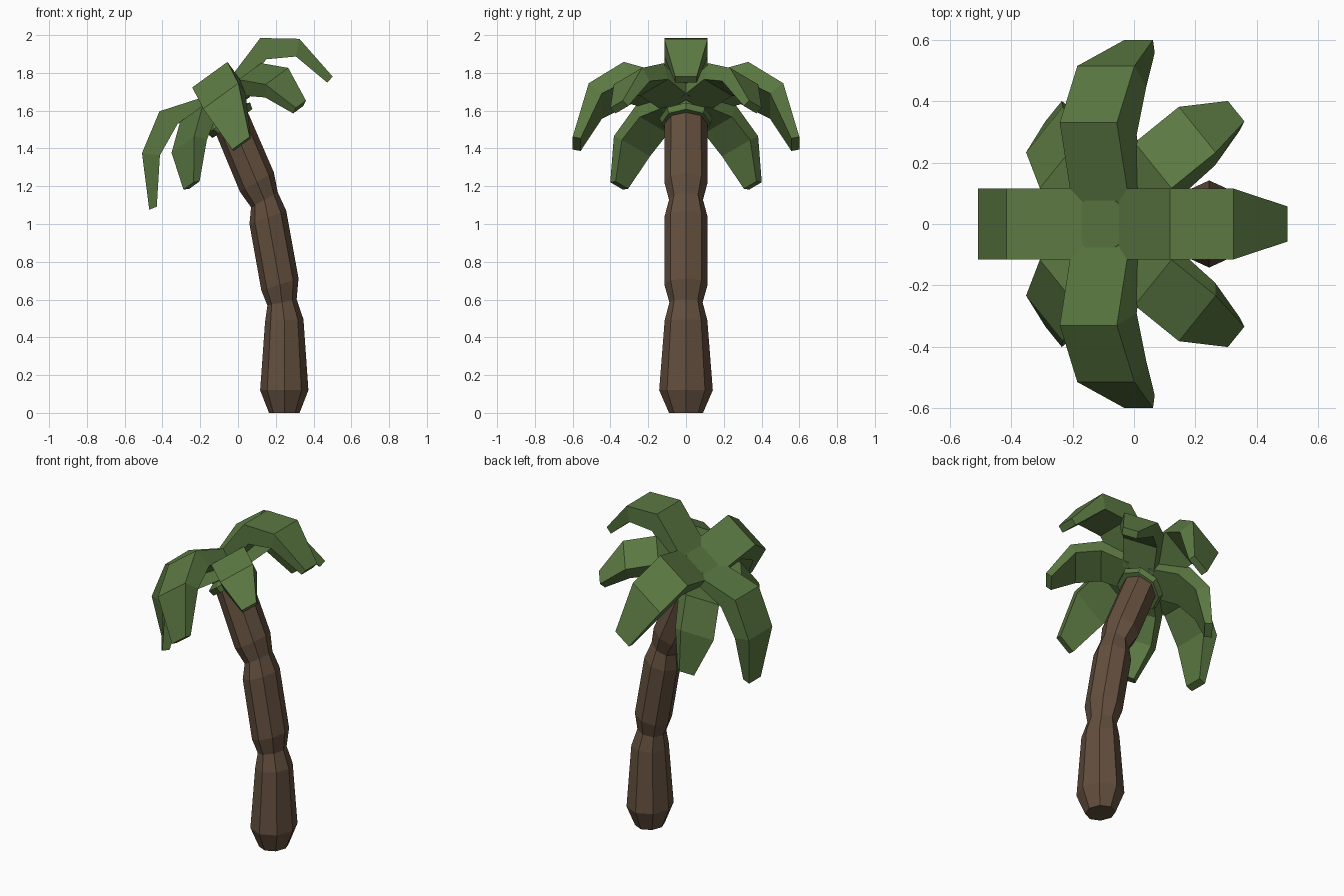
import bpy, bmesh
from math import sin, cos, radians, pi
from mathutils import Matrix, Vector

if "Cube" in bpy.data.objects:
    bpy.data.objects.remove(bpy.data.objects["Cube"])


def material(name, rgb):
    m = bpy.data.materials.new(name)
    m.diffuse_color = (*rgb, 1)
    m.use_nodes = True
    m.node_tree.nodes["Principled BSDF"].inputs["Base Color"].default_value = m.diffuse_color
    return m


BARK = material("bark", (0.125, 0.078, 0.048))
LEAF = material("leaf", (0.105, 0.19, 0.055))


def loft(name, rings, mat):
    """Skin equal-sized rings of points and cap both ends."""
    bm = bmesh.new()
    loops = [[bm.verts.new(p) for p in ring] for ring in rings]
    n = len(loops[0])
    for a, b in zip(loops, loops[1:]):
        for i in range(n):
            j = (i + 1) % n
            bm.faces.new((a[i], a[j], b[j], b[i]))
    bm.faces.new(loops[0][::-1])
    bm.faces.new(loops[-1])
    bmesh.ops.recalc_face_normals(bm, faces=bm.faces)
    mesh = bpy.data.meshes.new(name)
    bm.to_mesh(mesh)
    bm.free()
    mesh.materials.append(mat)
    obj = bpy.data.objects.new(name, mesh)
    bpy.context.collection.objects.link(obj)
    return obj


def octagon(frame, r, squash=1.0, h=0.0):
    return [frame @ Vector((r * squash * cos(k * pi / 4), r * sin(k * pi / 4), h))
            for k in range(8)]


def tilted(x, z, deg):
    return Matrix.Translation((x, 0, z)) @ Matrix.Rotation(radians(-deg), 4, 'Y')


# Leaning octagonal trunk with pinched joints: x, z, radius, tilt
trunk = [(0.245, 0.0, 0.09, 0), (0.245, 0.12, 0.142, 0), (0.245, 0.49, 0.113, 3),
         (0.233, 0.585, 0.088, 12), (0.222, 0.68, 0.115, 18), (0.158, 1.035, 0.115, 20),
         (0.14, 1.128, 0.09, 29), (0.1, 1.222, 0.115, 30), (-0.035, 1.54, 0.113, 33)]
loft("trunk", [octagon(tilted(x, z, t), r, 0.9) for x, z, r, t in trunk], BARK)

# Crown hub with a flared collar, tilted with the trunk top
crown = tilted(-0.11, 1.72, 36)
hub_frame = crown @ Matrix.Translation((-0.045, 0, 0))
loft("crown_hub", [octagon(hub_frame, 0.13, 1, -0.2), octagon(hub_frame, 0.14, 1, -0.165),
                   octagon(hub_frame, 0.1, 1, -0.14), octagon(crown, 0.1)], LEAF)

# Frond profiles: upper reach, upper height, lower reach, lower height, half width, sag
LONG = [(0.06, -0.005, 0.08, -0.09, 0.115, 0), (0.33, 0.08, 0.29, -0.03, 0.115, 0.01),
        (0.515, -0.045, 0.445, -0.11, 0.115, -0.01), (0.6, -0.31, 0.558, -0.32, 0.057, -0.07)]
SHORT = [(0.06, -0.06, 0.06, -0.14, 0.095, 0), (0.27, -0.03, 0.24, -0.12, 0.105, 0),
         (0.435, -0.135, 0.375, -0.19, 0.105, -0.015), (0.52, -0.33, 0.48, -0.345, 0.047, -0.06)]


def frond(name, angle, profile):
    spin = Matrix.Rotation(radians(angle), 4, 'Z')
    rings = []
    for ur, uh, lr, lh, w, sag in profile:
        frame = crown @ Matrix.Translation((sag, 0, 0)) @ spin
        rings.append([frame @ Vector(p) for p in
                      ((ur, -w, uh), (ur, w, uh), (lr, w, lh), (lr, -w, lh))])
    loft(name, rings, LEAF)


# Four long upper fronds alternating with four short lower ones
for k in range(4):
    frond(f"upper_frond_{k + 1}", 90 * k, LONG)
    frond(f"lower_frond_{k + 1}", 90 * k + 45, SHORT)
